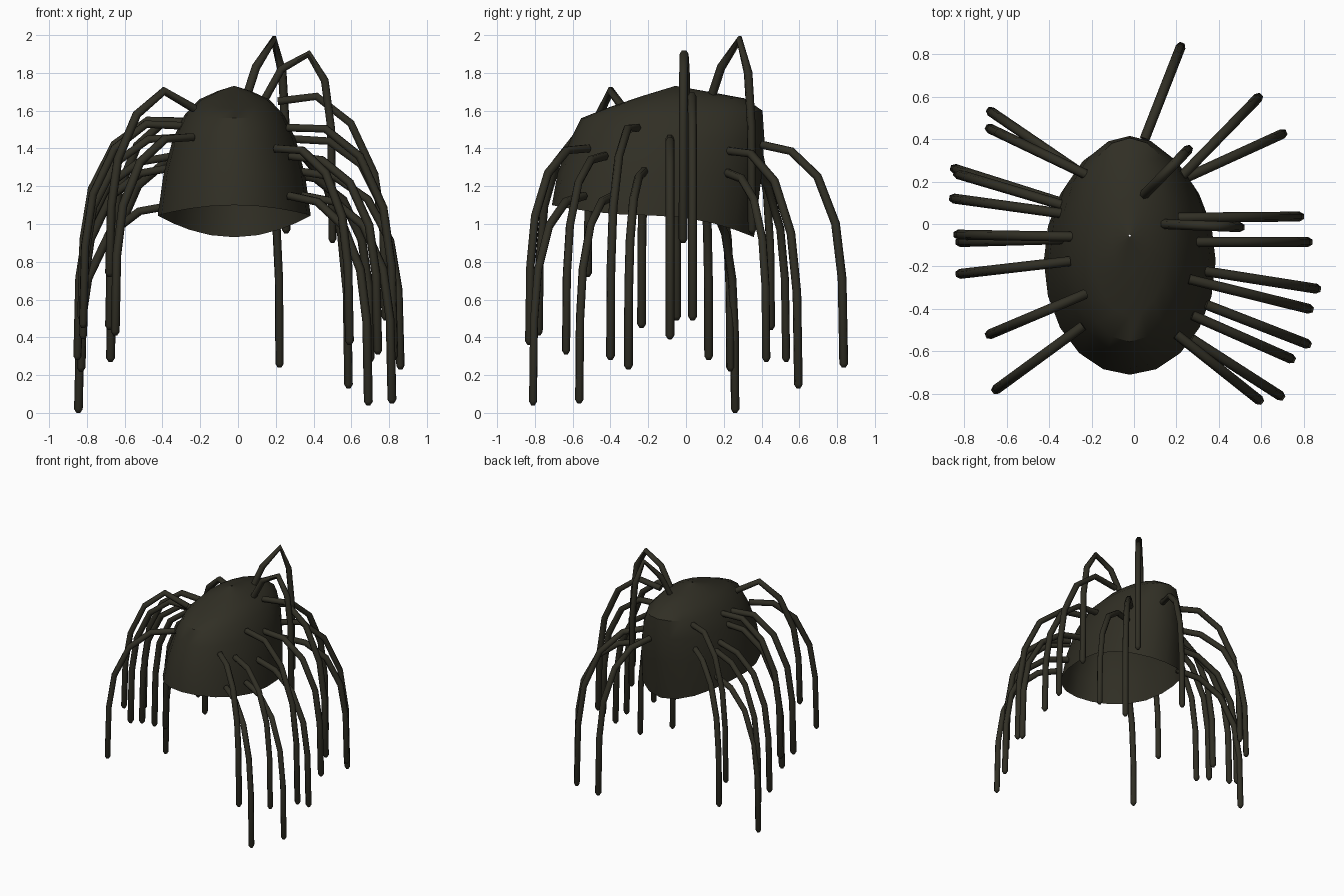
import bpy, bmesh, math
from mathutils import Vector

mat = bpy.data.materials.new("dark olive")
mat.diffuse_color = (0.030, 0.028, 0.018, 1)


def finish(bm, name, angle):
    mesh = bpy.data.meshes.new(name)
    bmesh.ops.recalc_face_normals(bm, faces=bm.faces)
    bm.to_mesh(mesh)
    bm.free()
    mesh.materials.append(mat)
    ob = bpy.data.objects.new(name, mesh)
    bpy.context.collection.objects.link(ob)
    bpy.ops.object.select_all(action='DESELECT')
    ob.select_set(True)
    bpy.context.view_layer.objects.active = ob
    bpy.ops.object.shade_smooth_by_angle(angle=math.radians(angle))
    return ob


# Cap: open shell lofted through tilted oval rings
# (front y, front z, back y, back z, half width, side z)
rings = [
    (-0.71, 1.10, 0.36, 0.93, 0.405, 1.045),
    (-0.68, 1.27, 0.40, 1.25, 0.375, 1.26),
    (-0.61, 1.45, 0.415, 1.45, 0.325, 1.45),
    (-0.555, 1.56, 0.405, 1.60, 0.265, 1.575),
    (-0.43, 1.61, 0.31, 1.665, 0.185, 1.66),
    (-0.24, 1.675, 0.12, 1.70, 0.085, 1.705),
    (-0.06, 1.73, -0.05, 1.73, 0.005, 1.73),
]
N = 20
CX = -0.02
bm = bmesh.new()
loops = []
for fy, fz, by, bz, w, sz in rings:
    row = []
    for i in range(N):
        a = 2 * math.pi * i / N
        c, s = math.cos(a), math.sin(a)          # s = -1 front, +1 back
        z = sz + (s * s) * ((bz - sz) if s > 0 else (fz - sz))
        row.append(bm.verts.new((CX + w * c, (fy + by) / 2 + s * (by - fy) / 2, z)))
    loops.append(row)
for lo, hi in zip(loops, loops[1:]):
    for i in range(N):
        j = (i + 1) % N
        bm.faces.new((lo[i], lo[j], hi[j], hi[i]))
finish(bm, "cap", 40)


# Strands: tubes that arch out in a vertical plane and hang down
def strand(name, root, tip, profile, r=0.0235, sides=6):
    root, tip = Vector(root), Vector(tip)
    flat = Vector((tip.x - root.x, tip.y - root.y, 0))
    pts = [root + flat * f + Vector((0, 0, dz)) for f, dz in profile]
    side = Vector((0, 0, 1)).cross(flat).normalized()
    bm = bmesh.new()
    rows = []
    # the last ring is pulled in to a blunt point
    stations = [(p, r) for p in pts]
    stations.append((pts[-1] + (pts[-1] - pts[-2]).normalized() * 0.02, r * 0.45))
    P = [p for p, _ in stations]
    for k, (p, rad) in enumerate(stations):
        a = (p - P[k - 1]).normalized() if k else (P[1] - p).normalized()
        b = (P[k + 1] - p).normalized() if k < len(P) - 1 else a
        up = side.cross((a + b).normalized())
        rows.append([bm.verts.new(p + rad * (side * math.cos(t) + up * math.sin(t)))
                     for t in (2 * math.pi * i / sides for i in range(sides))])
    for lo, hi in zip(rows, rows[1:]):
        for i in range(sides):
            j = (i + 1) % sides
            bm.faces.new((lo[i], lo[j], hi[j], hi[i]))
    bm.faces.new(rows[0])
    bm.faces.new(rows[-1])
    finish(bm, name, 65)


REACH = (0, 0.36, 0.68, 0.90, 0.98, 1)
FALL = (0, 0.03, 0.145, 0.36, 0.61, 1)
LIFT = (0, 1, 0.8, 0.4, 0.1, 0)

# root x, y, z, tip x, y, z, extra lift of the arch
right = [
    (0.05, 0.40, 1.42, 0.22, 0.835, 0.26, 0),
    (0.20, 0.20, 1.39, 0.585, 0.595, 0.15, 0.02),
    (0.25, 0.22, 1.27, 0.70, 0.425, 0.29, 0),
    (0.21, 0.03, 1.65, 0.78, 0.035, 0.51, 0.06),
    (0.29, -0.085, 1.45, 0.82, -0.085, 0.41, 0.02),
    (0.32, -0.22, 1.28, 0.86, -0.305, 0.25, 0),
    (0.26, -0.26, 1.51, 0.825, -0.40, 0.30, 0.03),
    (0.34, -0.38, 1.15, 0.815, -0.565, 0.07, 0),
    (0.275, -0.43, 1.36, 0.74, -0.635, 0.33, 0.01),
    (0.20, -0.52, 1.40, 0.59, -0.83, 0.38, 0.02),
    (0.27, -0.54, 1.15, 0.69, -0.81, 0.06, 0),
]
left = [
    (-0.22, 0.22, 1.36, -0.675, 0.53, 0.29, 0),
    (-0.22, 0.23, 1.54, -0.68, 0.45, 0.46, 0.04),
    (-0.34, 0.10, 1.10, -0.845, 0.26, 0.02, 0),
    (-0.34, 0.09, 1.30, -0.83, 0.235, 0.24, 0),
    (-0.34, 0.05, 1.36, -0.85, 0.12, 0.30, 0),
    (-0.28, -0.06, 1.54, -0.83, -0.05, 0.51, 0.04),
    (-0.28, -0.07, 1.46, -0.82, -0.085, 0.41, 0.02),
    (-0.30, -0.175, 1.52, -0.82, -0.235, 0.47, 0.04),
    (-0.23, -0.33, 1.61, -0.68, -0.52, 0.74, 0.12),
    (-0.24, -0.48, 1.46, -0.65, -0.78, 0.43, 0.02),
]
for label, group in (("right", right), ("left", left)):
    for n, (x, y, z, tx, ty, tz, lift) in enumerate(group, 1):
        prof = [(f, (tz - z) * g + lift * l) for f, g, l in zip(REACH, FALL, LIFT)]
        strand(f"{label}_strand_{n}", (x, y, z), (tx, ty, tz), prof)

# Two tall strands that rise to a peak first
strand("tall_back_strand", (0.05, 0.14, 1.69), (0.255, 0.35, 0.97),
       [(0, 0), (0.22, 0.14), (0.68, 0.285), (0.90, 0.11), (0.98, -0.17), (1, -0.72)])
strand("tall_side_strand", (0.13, 0.0, 1.64), (0.50, -0.015, 0.92),
       [(0, 0), (0.27, 0.18), (0.66, 0.26), (0.89, 0.12), (0.98, -0.13), (1, -0.72)])
